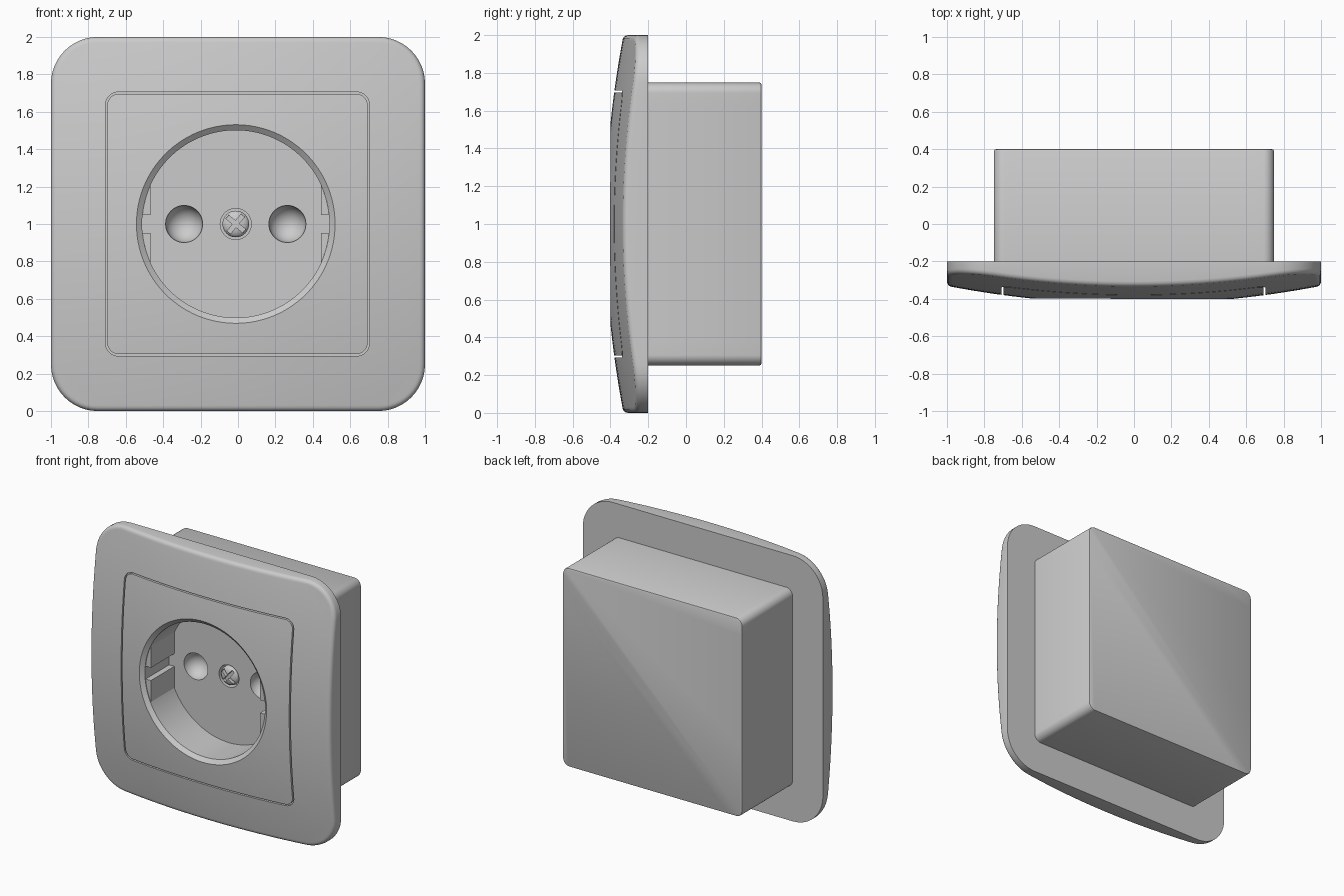
import bpy, bmesh, math
from mathutils import Matrix

if "Cube" in bpy.data.objects:
    bpy.data.objects.remove(bpy.data.objects["Cube"])

ARC, SIDE = 12, 20            # segments per corner arc and per straight side
Q = ARC + SIDE
CX = -0.012                   # socket well centre
WELL, RIM, FLOOR = 0.501, 0.531, -0.09
PIN_X, PIN_R, SCREW_R = 0.276, 0.099, 0.083


def dome(x, z):
    return -0.427 + 0.096 * (x * x + z * z)


def circle(r, cx=CX, n=4 * Q):
    # starts so that corner points line up with those of square()
    step = 2 * math.pi / n
    start = math.pi / 4 - step * ARC / 2
    return [(cx + r * math.cos(start + k * step), r * math.sin(start + k * step)) for k in range(n)]


def square(h, r, cx=0.0):
    def corner(q, k):
        a = math.radians(q * 90 + k * 90 / ARC)
        m = math.radians(q * 90 + 45)
        d = (h - r) * math.sqrt(2)
        return (cx + d * math.cos(m) + r * math.cos(a), d * math.sin(m) + r * math.sin(a))
    pts = []
    for q in range(4):
        pts += [corner(q, k) for k in range(ARC + 1)]
        a, b = corner(q, ARC), corner(q + 1, 0)
        pts += lerp_seq(a, b)
    return pts


def lerp_seq(a, b):
    return [(a[0] + (b[0] - a[0]) * i / SIDE, a[1] + (b[1] - a[1]) * i / SIDE) for i in range(1, SIDE)]


def at(loop, y):
    return [(x, y, z + 1) for x, z in loop]


def on_dome(loop, dy=0.0):
    return [(x, dome(x, z) + dy, z + 1) for x, z in loop]


def blend(a, b, steps):
    return [on_dome([(p[0] + (q[0] - p[0]) * i / steps, p[1] + (q[1] - p[1]) * i / steps)
                     for p, q in zip(a, b)]) for i in range(steps + 1)]


def finish(bm, name, angle=30):
    me = bpy.data.meshes.new(name)
    bm.to_mesh(me)
    bm.free()
    ob = bpy.data.objects.new(name, me)
    bpy.context.collection.objects.link(ob)
    smooth(ob, angle)
    return ob


def smooth(ob, angle=30):
    bpy.ops.object.select_all(action='DESELECT')
    ob.select_set(True)
    bpy.context.view_layer.objects.active = ob
    bpy.ops.object.shade_smooth_by_angle(angle=math.radians(angle))


def loft(name, rings, start=False, end=False):
    bm = bmesh.new()
    vs = [[bm.verts.new(p) for p in ring] for ring in rings]
    for a, b in zip(vs, vs[1:]):
        n = len(a)
        for i in range(n):
            j = (i + 1) % n
            bm.faces.new((a[i], b[i], b[j], a[j]))
    if start:
        bm.faces.new(vs[0])
    if end:
        bm.faces.new(vs[-1][::-1])
    return finish(bm, name)


# outer frame: groove floor, groove wall, domed front, rounded edge, side and back
B = 0.03
frame = [at(square(0.692, 0.06, -0.003), -0.32), at(square(0.706, 0.07, -0.003), -0.32)]
frame += blend(square(0.706, 0.07, -0.003), square(1 - B, 0.25 - B), 5)
edge = square(1 - B, 0.25 - B)
for deg in (22.5, 45, 67.5, 90):
    t = math.radians(deg)
    out = square(1 - B + B * math.sin(t), 0.25 - B + B * math.sin(t))
    frame.append([(x, dome(*e) + B * (1 - math.cos(t)), z + 1) for (x, z), e in zip(out, edge)])
frame += [at(square(1, 0.25), -0.2), at(square(0.73, 0.05), -0.2)]
loft("outer_frame", frame)

# centre cover: well wall, chamfered rim, domed front, skirt into the groove
cover = [at(circle(WELL), FLOOR), at(circle(WELL), -0.375)]
cover += blend(circle(RIM), square(0.696, 0.062, -0.003), 6)
cover.append(at(square(0.696, 0.062, -0.003), -0.315))
loft("centre_cover", cover)

# mounting box behind the frame
loft("mounting_box", [at(square(0.748, 0.055), -0.2), at(square(0.748, 0.055), 0.39),
                      at(square(0.745, 0.052), 0.397), at(square(0.738, 0.045), 0.4)], end=True)

# well floor with pin and screw openings
bm = bmesh.new()
edges = []
for loop in (circle(WELL), circle(PIN_R, CX - PIN_X, 48), circle(PIN_R, CX + PIN_X, 48), circle(SCREW_R, CX, 48)):
    vs = [bm.verts.new(p) for p in at(loop, FLOOR)]
    edges += [bm.edges.new((vs[i - 1], vs[i])) for i in range(len(vs))]
bmesh.ops.triangle_fill(bm, use_beauty=True, edges=edges, normal=(0, -1, 0))
for f in bm.faces:
    f.normal_update()
    if f.normal.y > 0:
        f.normal_flip()
finish(bm, "well_floor")

# rounded pin holes
for side, s in (("left", -1), ("right", 1)):
    rings = []
    for deg in range(3, 91, 6):
        t = math.radians(deg)
        rings.append(at(circle(PIN_R * math.sin(t), CX + s * PIN_X, 48), FLOOR + PIN_R * math.cos(t)))
    rings.append(at(circle(PIN_R, CX + s * PIN_X, 48), FLOOR))
    loft(side + "_pin_hole", rings, start=True)

# earth contact blocks: circle segments with a slot between upper and lower
CHORD, GAP = 0.455, 0.048
a_gap, a_chord = math.asin(GAP / WELL), math.acos(CHORD / WELL)
for side, s in (("right", 1), ("left", -1)):
    for level, v in (("upper", 1), ("lower", -1)):
        lo, hi = sorted((v * a_gap, v * a_chord))
        pts = [(WELL * math.cos(lo + (hi - lo) * i / 6), WELL * math.sin(lo + (hi - lo) * i / 6)) for i in range(7)]
        pts.append((CHORD, v * GAP))
        pts = [(CX + s * x, s * z) for x, z in pts]
        loft(f"{side}_{level}_contact_block", [at(pts, -0.37), at(pts, FLOOR)], start=True, end=True)

# screw opening and cross-head screw
loft("screw_opening", [at(circle(SCREW_R, CX, 48), FLOOR + 0.06), at(circle(SCREW_R, CX, 48), FLOOR)], start=True)
head = [(0.012, -0.106), (0.03, -0.104), (0.047, -0.1), (0.06, -0.093), (0.068, -0.085), (0.071, -0.077), (0.071, -0.03)]
screw = loft("screw", [at(circle(r, CX, 48), y) for r, y in head], start=True, end=True)
for deg in (40, 130):
    bm = bmesh.new()
    bmesh.ops.create_cube(bm, size=1, matrix=Matrix.Translation((CX, -0.1, 1))
                          @ Matrix.Rotation(math.radians(deg), 4, 'Y') @ Matrix.Diagonal((0.118, 0.06, 0.024, 1)))
    cutter = finish(bm, "screw_slot_cutter")
    cutter.hide_render = True
    mod = screw.modifiers.new("slot", 'BOOLEAN')
    mod.operation, mod.solver, mod.object = 'DIFFERENCE', 'EXACT', cutter
    smooth(screw)
    bpy.ops.object.modifier_apply(modifier=mod.name)
    bpy.data.objects.remove(cutter)
smooth(screw)
